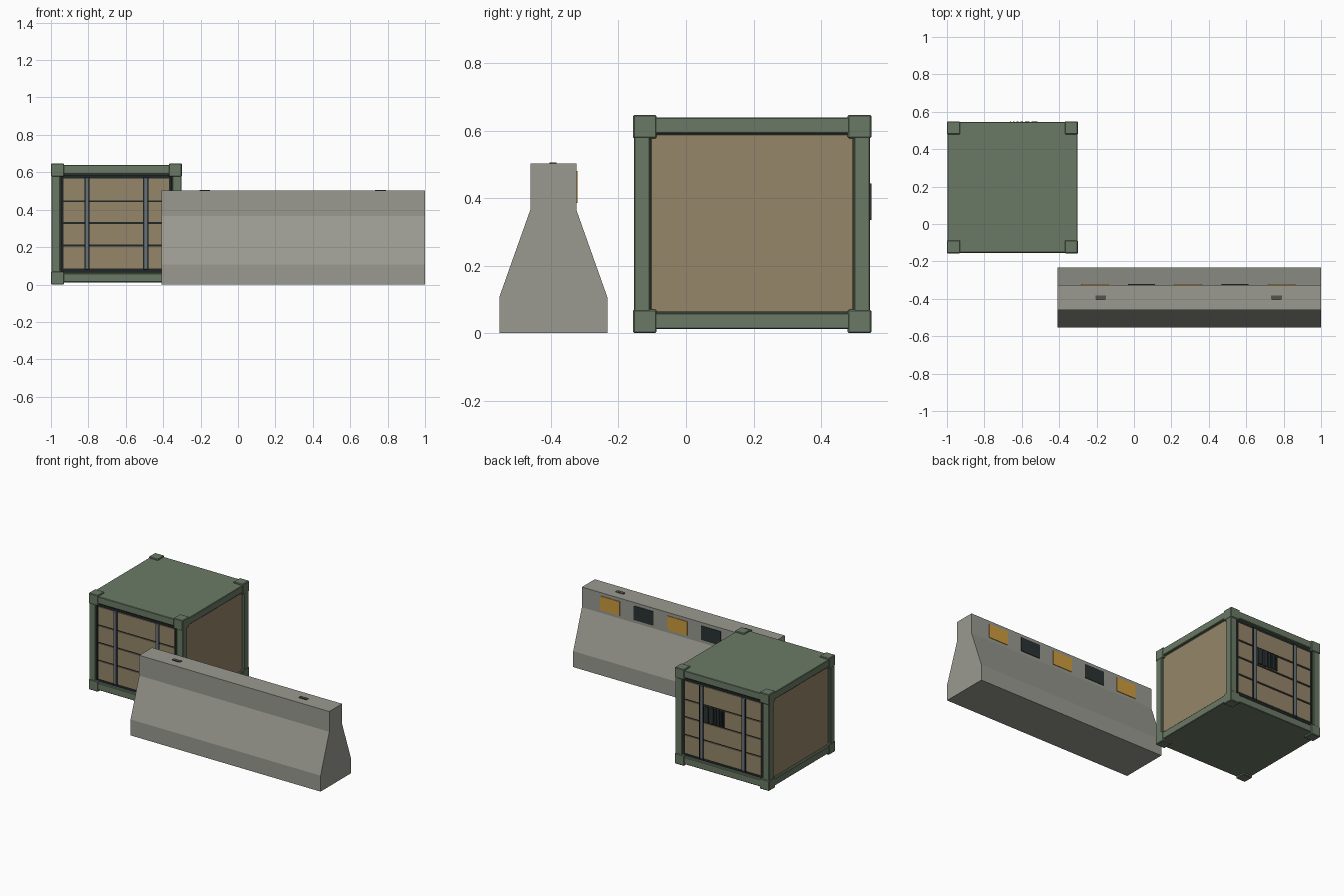
import bpy, bmesh
from mathutils import Matrix, Vector

if "Cube" in bpy.data.objects:
    bpy.data.objects.remove(bpy.data.objects["Cube"])


def material(name, rgb):
    m = bpy.data.materials.new(name)
    lin = [((c / 255 + 0.055) / 1.055) ** 2.4 for c in rgb]
    m.diffuse_color = (*lin, 1)
    m.use_nodes = True
    m.node_tree.nodes["Principled BSDF"].inputs["Base Color"].default_value = m.diffuse_color
    return m


GREEN = material("crate green", (106, 122, 101))
TAN = material("panel tan", (150, 134, 106))
CONCRETE = material("concrete grey", (154, 154, 145))
STEEL = material("strap steel", (106, 114, 120))
DARK = material("dark gap", (32, 38, 38))
BLACK = material("dark reflector", (42, 52, 52))
YELLOW = material("yellow reflector", (204, 156, 62))
LIFT = material("lifting slot grey", (84, 84, 80))


def finish(name, bm, mats, bevel=0):
    bmesh.ops.recalc_face_normals(bm, faces=bm.faces)
    me = bpy.data.meshes.new(name)
    bm.to_mesh(me)
    bm.free()
    ob = bpy.data.objects.new(name, me)
    bpy.context.collection.objects.link(ob)
    for m in mats:
        me.materials.append(m)
    if bevel:
        mod = ob.modifiers.new("Bevel", 'BEVEL')
        mod.width = bevel
        mod.segments = 1
        mod.limit_method = 'ANGLE'
    return ob


def add_box(bm, lo, hi):
    lo, hi = Vector(lo), Vector(hi)
    mat = Matrix.Translation((lo + hi) / 2) @ Matrix.Diagonal((*(hi - lo), 1))
    return bmesh.ops.create_cube(bm, size=1, matrix=mat)


def box(name, lo, hi, mat, bevel=0):
    bm = bmesh.new()
    add_box(bm, lo, hi)
    return finish(name, bm, [mat], bevel)


# Crate body: box with four recessed sides
X0, X1, Y0, Y1, Z0, Z1 = -0.998, -0.302, -0.154, 0.545, 0.012, 0.639
RIM, DEPTH = 0.067, 0.014
bm = bmesh.new()
add_box(bm, (X0, Y0, Z0), (X1, Y1, Z1))
bm.normal_update()
sides = [f for f in bm.faces if abs(f.normal.z) < 0.5]
bmesh.ops.inset_individual(bm, faces=sides, thickness=RIM)
bmesh.ops.inset_individual(bm, faces=sides, thickness=0.003, depth=-DEPTH)
for f in sides:
    f.material_index = 1 if abs(f.normal.x) > 0.5 else 2
finish("crate_body", bm, [GREEN, TAN, DARK], 0.003)

# Corner castings
for x in (-1.0, -0.37):
    for y in (-0.157, 0.479):
        for z in (0.0, 0.577):
            box("crate_corner", (x, y, z), (x + 0.07, y + 0.07, z + 0.07), GREEN, 0.004)

# Slatted panels with vertical straps, front and back
EDGES = (0.080, 0.209, 0.328, 0.445, 0.573)
for label, face, s in (("front", Y0, 1), ("back", Y1, -1)):
    def span(a, b):
        return sorted((face + s * a, face + s * b))
    y0, y1 = span(0.008, 0.016)
    for a, b in zip(EDGES, EDGES[1:]):
        box(label + "_slat", (-0.932, y0, a + 0.005), (-0.368, y1, b - 0.005), TAN)
    y0, y1 = span(0.001, 0.014)
    for x in (-0.807, -0.493):
        box(label + "_strap", (x - 0.011, y0, 0.08), (x + 0.011, y1, 0.571), STEEL, 0.002)
        for e in (-1, 1):
            xe = x + e * 0.0125
            box(label + "_strap_edge", (xe - 0.0015, y0 + 0.004, 0.08),
                (xe + 0.0015, y1, 0.571), DARK)

# Row of upright bars on the back, widest first
x = -0.515
for w in (0.032, 0.026, 0.013, 0.010, 0.008, 0.006):
    box("back_vent_bar", (x - w, 0.535, 0.335), (x, 0.549, 0.443), BLACK)
    x -= w + 0.0105

# Concrete barrier: symmetric profile extruded along x
YC = -0.393
half = [(0.160, 0.0), (0.160, 0.107), (0.068, 0.366), (0.068, 0.502)]
profile = half + [(-y, z) for y, z in reversed(half)]
bm = bmesh.new()
f = bm.faces.new([bm.verts.new((-0.41, YC + y, z)) for y, z in profile])
res = bmesh.ops.extrude_face_region(bm, geom=[f])
bmesh.ops.translate(bm, vec=(1.41, 0, 0),
                    verts=[v for v in res["geom"] if isinstance(v, bmesh.types.BMVert)])
finish("barrier", bm, [CONCRETE])

# Lifting slots on top of the barrier
for x in (-0.178, 0.762):
    box("lifting_slot", (x - 0.029, YC - 0.010, 0.500), (x + 0.029, YC + 0.010, 0.506), LIFT)
    box("lifting_slot_edge", (x - 0.024, YC - 0.012, 0.500), (x + 0.024, YC - 0.010, 0.506), DARK)

# Reflector plates on the back of the barrier
for i in range(5):
    x = -0.21 + 0.25 * i
    box("reflector", (x - 0.073, YC + 0.066, 0.386), (x + 0.073, YC + 0.072, 0.480),
        BLACK if i % 2 else YELLOW)
